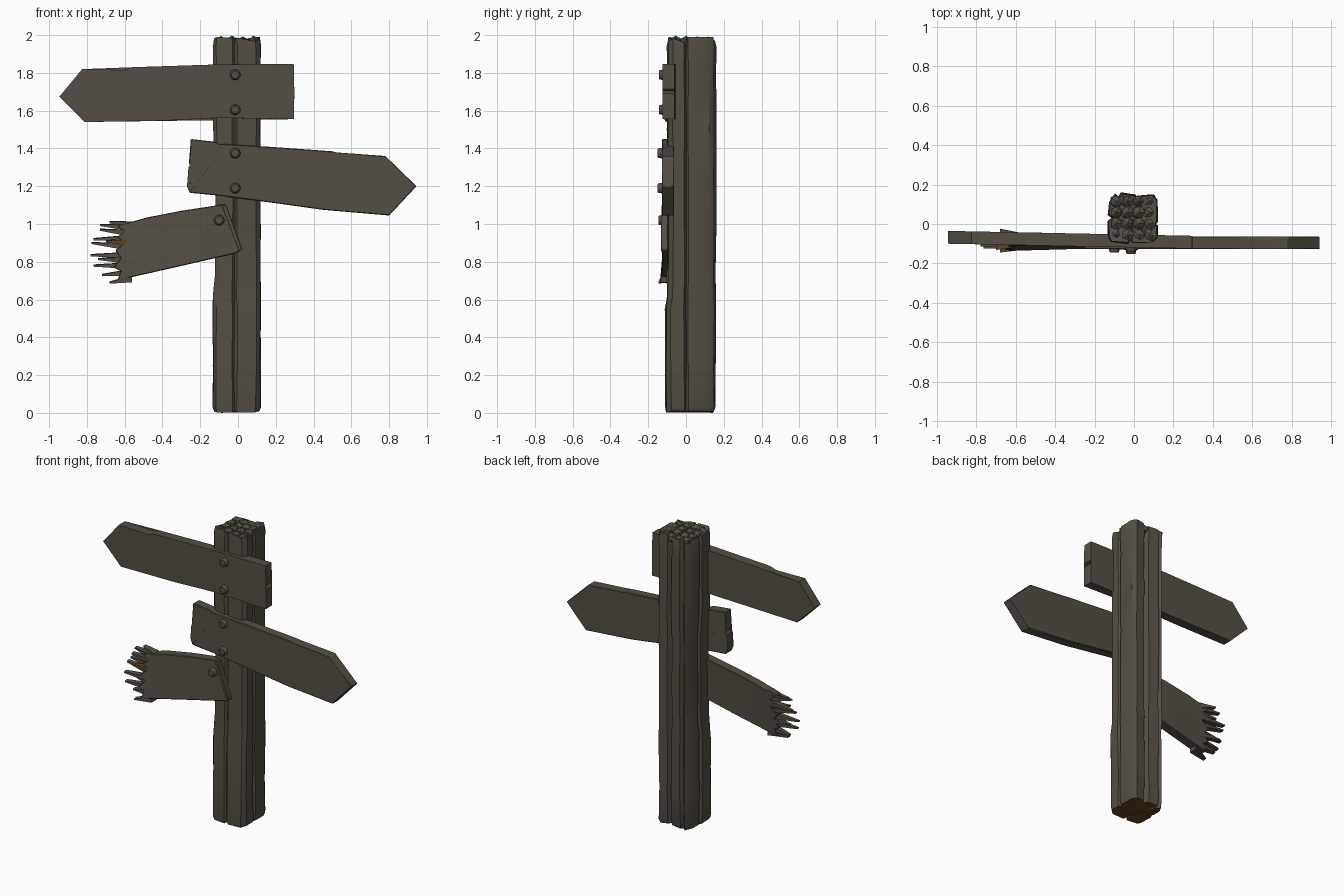
import bpy, bmesh, math, random
from mathutils import Vector

random.seed(4)
if "Cube" in bpy.data.objects:
    bpy.data.objects.remove(bpy.data.objects["Cube"], do_unlink=True)


def material(name, rgb):
    m = bpy.data.materials.new(name)
    m.use_nodes = True
    m.diffuse_color = (*rgb, 1)
    m.node_tree.nodes["Principled BSDF"].inputs["Base Color"].default_value = (*rgb, 1)
    return m


WOOD = material("weathered_wood", (0.088, 0.078, 0.06))
RAW = material("exposed_wood", (0.13, 0.055, 0.012))


def finish(name, bm, bevel=0.0, angle=30):
    bmesh.ops.recalc_face_normals(bm, faces=bm.faces[:])
    mesh = bpy.data.meshes.new(name)
    bm.to_mesh(mesh)
    bm.free()
    mesh.materials.append(WOOD)
    mesh.materials.append(RAW)
    ob = bpy.data.objects.new(name, mesh)
    bpy.context.collection.objects.link(ob)
    if bevel:
        mod = ob.modifiers.new("worn_edges", 'BEVEL')
        mod.width = bevel
        mod.segments = 1
        mod.limit_method = 'ANGLE'
        mod.angle_limit = math.radians(40)
    bpy.ops.object.select_all(action='DESELECT')
    ob.select_set(True)
    bpy.context.view_layer.objects.active = ob
    bpy.ops.object.shade_smooth_by_angle(angle=math.radians(angle))
    return ob


# Post: grooved section swept upward with a little wear at each level
section = [(-.115, -.09), (-.03, -.1), (-.018, -.085), (-.005, -.1), (.095, -.095),
           (.118, -.07), (.12, -.01), (.1, 0), (.12, .012), (.118, .12), (.1, .148),
           (.04, .145), (.022, .115), (.005, .148), (-.065, .158), (-.078, .135),
           (-.095, .152), (-.125, .11), (-.132, .045), (-.11, .03), (-.132, .015), (-.132, -.07)]
levels = [0, .03, .25, .55, .62, .72, .95, 1.25, 1.5, 1.8, 1.94, 1.975]
bm = bmesh.new()
rings = []
for z in levels:
    size = .95 if z == 0 else .96 if z > 1.95 else 1
    ring = []
    for x, y in section:
        if .7 < z < 1.3 and x < -.1:
            x += .012
        if z < .6 and y < -.05:
            y -= .01
        wear = .003
        dz = random.uniform(-.015, .015) if z > 1.95 else random.uniform(0, .012) if z == 0 else 0
        ring.append(bm.verts.new((x * size + random.uniform(-wear, wear),
                                  y * size + random.uniform(-wear, wear), z + dz)))
    rings.append(ring)
n = len(section)
for low, high in zip(rings, rings[1:]):
    for i in range(n):
        bm.faces.new((low[i], low[(i + 1) % n], high[(i + 1) % n], high[i]))
for ring, z, mat in ((rings[0], .002, 1), (rings[-1], 1.95, 0)):
    hub = bm.verts.new((-.005, .03, z))
    for i in range(n):
        bm.faces.new((ring[i], ring[(i + 1) % n], hub)).material_index = mat
finish("post", bm, angle=35)

# Broken, lumpy top of the post
bm = bmesh.new()
for i in range(4):
    for j in range(4):
        made = bmesh.ops.create_icosphere(bm, subdivisions=1, radius=.038)["verts"]
        c = Vector((-.09 + i * .057, -.055 + j * .057, 1.957 + random.uniform(-.008, .006)))
        for v in made:
            v.co = v.co * random.uniform(.8, 1.05) + c
            v.co.z = min(v.co.z, 2.0)
finish("broken_post_top", bm, angle=15)


# Boards: outline in the front plane, extruded back along a sheared plane
def board(name, outline, front, thick=.065, bevel=.008):
    bm = bmesh.new()
    sides = [[bm.verts.new((x, front(x, z) + d, z)) for x, z in outline] for d in (0, thick)]
    k = len(outline)
    for s in sides:
        bm.faces.new(s)
    for i in range(k):
        j = (i + 1) % k
        bm.faces.new((sides[0][i], sides[0][j], sides[1][j], sides[1][i]))
    bmesh.ops.triangulate(bm, faces=[f for f in bm.faces if len(f.verts) > 4])
    return finish(name, bm, bevel)


def upper_front(x, z):
    return -.119 - .02 * x


def middle_front(x, z):
    return -.128


def lower_front(x, z):
    return -.125 - .012 * x - .16 * x * (z - .9)


board("upper_arrow_board",
      [(-.945, 1.675), (-.825, 1.82), (-.6, 1.815), (-.56, 1.83), (-.1, 1.845), (.295, 1.848),
       (.298, 1.715), (.275, 1.705), (.298, 1.69), (.297, 1.555), (-.1, 1.562), (-.4, 1.547),
       (-.81, 1.54)], upper_front)
board("middle_arrow_board",
      [(-.25, 1.45), (-.12, 1.435), (-.1, 1.425), (.15, 1.41), (.5, 1.385), (.52, 1.375),
       (.78, 1.36), (.945, 1.2), (.8, 1.045), (.45, 1.075), (.2, 1.11), (-.1, 1.15),
       (-.255, 1.165), (-.27, 1.2), (-.262, 1.305), (-.14, 1.305), (-.26, 1.319)],
      middle_front, bevel=.005)
board("lower_broken_board",
      [(-.07, 1.105), (.015, .865), (-.01, .845), (-.3, .778), (-.6, .71), (-.64, .7),
       (-.62, .75), (-.66, .77), (-.62, .82), (-.65, .86), (-.6, .9), (-.64, .93),
       (-.6, .96), (-.64, .99), (-.57, 1.01), (-.48, 1.035), (-.3, 1.07)],
      lower_front, bevel=.004)

# Raised split strip along the near end of the broken board
board("split_end_strip",
      [(-.062, 1.1), (.022, .868), (.008, .852), (-.085, 1.095)],
      lambda x, z: lower_front(x, z) - .008, thick=.06, bevel=.003)

# Splinters: tapered wedges with tips fanned forward and backward
bm = bmesh.new()
for k, (z, reach, drop, lean) in enumerate([
        (.71, .68, -.02, -.03), (.745, .72, -.015, .01), (.78, .765, 0, -.015),
        (.805, .74, .01, .03), (.835, .78, 0, -.01), (.875, .775, .025, .01),
        (.9, .7, .01, -.035), (.925, .765, -.005, .03), (.95, .73, .02, -.01),
        (.98, .73, .015, .02), (.995, .68, .015, .04)]):
    x = -.56
    y = lower_front(-.6, z) + .033
    h = .019
    base = [bm.verts.new((x, y + a * .028, z + b * h)) for a, b in ((-1, -1), (1, -1), (1, 1), (-1, 1))]
    end = [bm.verts.new((-reach, y + lean + a * .012, z + drop + b * .006))
           for a, b in ((-1, -1), (1, -.4), (1, 1), (-1, .4))]
    faces = [bm.faces.new(base), bm.faces.new(end)]
    for i in range(4):
        j = (i + 1) % 4
        faces.append(bm.faces.new((base[i], base[j], end[j], end[i])))
    if k == 6:
        for f in faces:
            f.material_index = 1
    elif k in (0, 3):
        faces[1].material_index = 1
finish("splinters", bm)


# Bolts holding the boards
def bolt(name, x, z, front):
    bm = bmesh.new()
    bmesh.ops.create_cone(bm, cap_ends=True, segments=8, radius1=.033, radius2=.025, depth=.04)
    for v in bm.verts:
        a, b, c = v.co
        v.co = (x + a, front(x, z) - .004 - c, z + b)
    finish(name, bm, bevel=.004)


for k, (x, z, front) in enumerate([
        (-.015, 1.79, upper_front), (-.015, 1.605, upper_front), (-.015, 1.375, middle_front),
        (-.015, 1.19, middle_front), (-.1, 1.02, lower_front)]):
    bolt("bolt_%d" % (k + 1), x, z, front)
